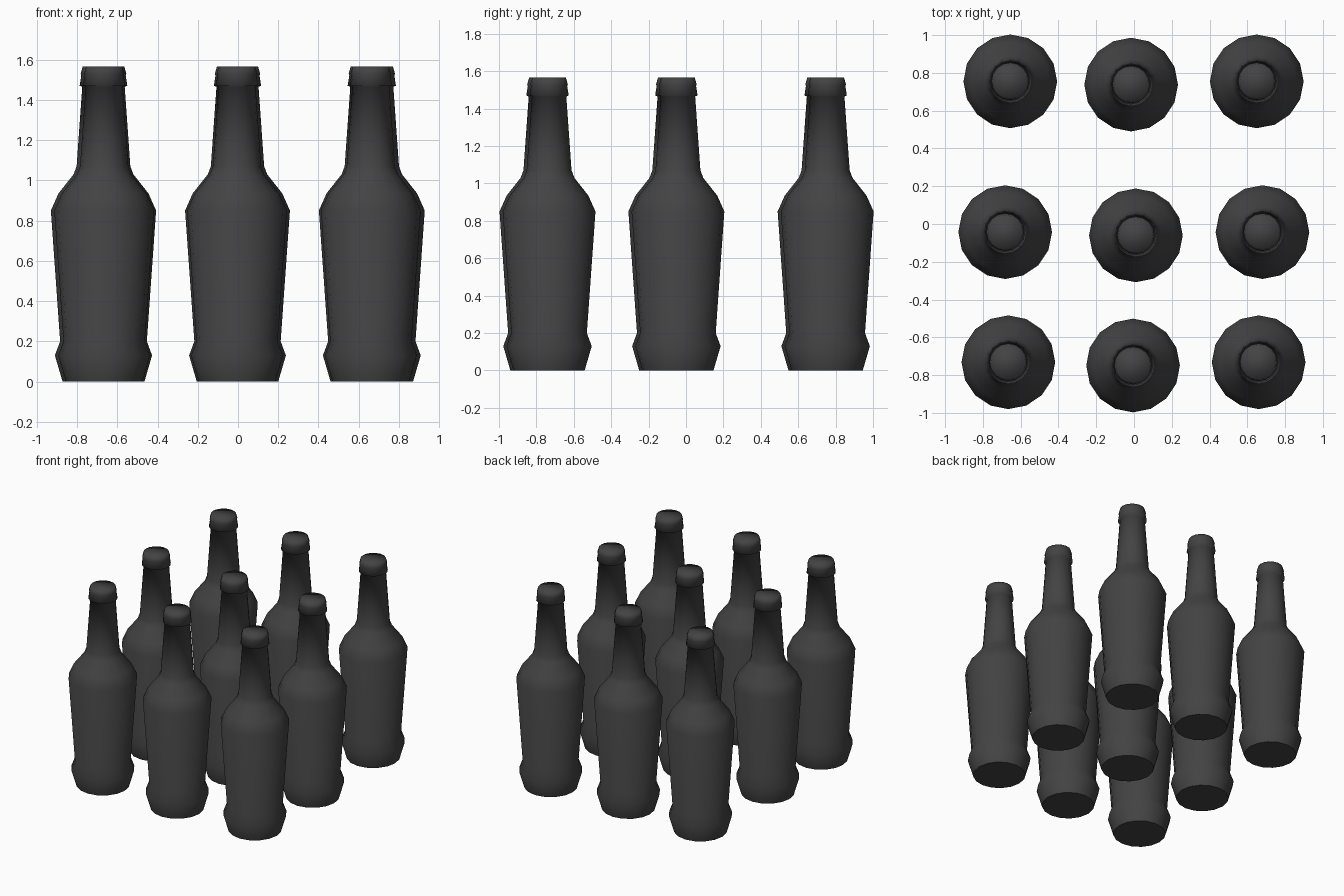
import bpy, bmesh
from math import cos, sin, pi

default = bpy.data.objects.get("Cube")
if default:
    bpy.data.objects.remove(default, do_unlink=True)

SIDES = 16

glass = bpy.data.materials.new("dark_glass")
glass.use_nodes = True
colour = (0.056, 0.056, 0.056, 1)
glass.diffuse_color = colour
glass.node_tree.nodes["Principled BSDF"].inputs["Base Color"].default_value = colour

# Bottle outline as (radius, height), from the base to the cap
PROFILE = [
    (0.19, 0.0), (0.228, 0.13), (0.202, 0.2),       # flared foot
    (0.248, 0.85), (0.21, 0.935), (0.135, 1.03),    # body and shoulder
    (0.12, 1.07), (0.092, 1.465),                   # neck
    (0.105, 1.47), (0.097, 1.52),                   # collar
    (0.1, 1.53), (0.09, 1.565),                     # cap
]


def bottle_mesh():
    bm = bmesh.new()
    rings = [[bm.verts.new((r * cos(2 * pi * i / SIDES), r * sin(2 * pi * i / SIDES), z))
              for i in range(SIDES)] for r, z in PROFILE]
    for low, high in zip(rings, rings[1:]):
        for i in range(SIDES):
            j = (i + 1) % SIDES
            bm.faces.new((low[i], low[j], high[j], high[i]))
    base = bm.faces.new(rings[0][::-1])
    bm.faces.new(rings[-1])
    for face in bm.faces:
        face.smooth = True
    # Only the rim of the base stays sharp
    for edge in base.edges:
        edge.smooth = False
    mesh = bpy.data.meshes.new("bottle")
    bm.to_mesh(mesh)
    bm.free()
    mesh.materials.append(glass)
    return mesh


# Three loose rows of three bottles, each (left, middle, right)
ROWS = {
    "back": [(-0.655, 0.755), (-0.015, 0.738), (0.65, 0.755)],
    "centre": [(-0.682, -0.043), (0.01, -0.06), (0.68, -0.043)],
    "front": [(-0.665, -0.732), (-0.005, -0.749), (0.66, -0.732)],
}
mesh = bottle_mesh()
for row, spots in ROWS.items():
    for side, (x, y) in zip(("right", "middle", "left"), spots):
        bottle = bpy.data.objects.new(f"bottle_{row}_{side}", mesh)
        bottle.location = (x, y, 0)
        bpy.context.collection.objects.link(bottle)
